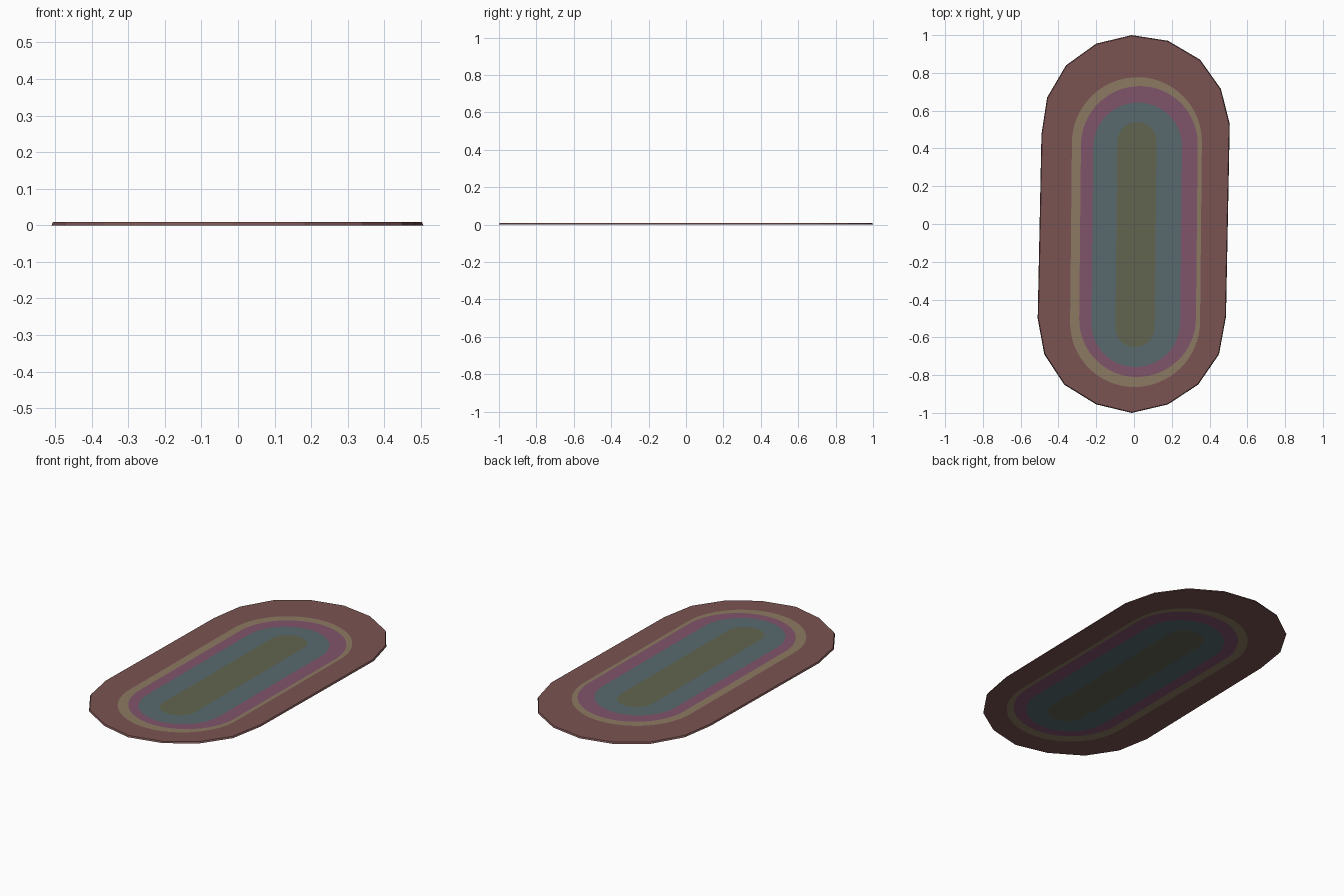
import bpy, bmesh, math
from mathutils import Vector

if "Cube" in bpy.data.objects:
    bpy.data.objects.remove(bpy.data.objects["Cube"])

HEIGHT = 0.009
ARC = 32  # segments per rounded end


def material(name, rgb):
    m = bpy.data.materials.new(name)
    lin = [((c / 255 + 0.055) / 1.055) ** 2.4 for c in rgb]
    m.diffuse_color = (*lin, 1)
    m.use_nodes = True
    m.node_tree.nodes["Principled BSDF"].inputs["Base Color"].default_value = m.diffuse_color
    return m


mats = [material("brown_red", (122, 84, 82)), material("tan", (140, 122, 98)),
        material("plum", (128, 84, 107)), material("slate_teal", (88, 106, 110)),
        material("olive", (97, 100, 80))]

# Hand-cut outline: far end then near end, nine points each, counter-clockwise
far_end = [(.507, .53), (.46, .715), (.35, .87), (.18, .97), (-.012, 1.0),
           (-.20, .955), (-.36, .84), (-.46, .67), (-.49, .475)]
near_end = [(-.51, -.50), (-.475, -.69), (-.37, -.85), (-.20, -.955), (-.012, -1.0),
            (.18, -.955), (.34, -.85), (.45, -.69), (.487, -.49)]


def outline(inset=0.0):
    """Outline with each end subdivided to match the band loops."""
    pts = []
    step = ARC // 8
    for end in (far_end, near_end):
        for a, b in zip(end, end[1:]):
            pts += [Vector(a).lerp(Vector(b), i / step) for i in range(step)]
        pts.append(Vector(end[-1]))
    return [Vector((p.x * (1 - inset / 0.5), p.y * (1 - inset))) for p in pts]


def stadium(x0, x1, y0, y1):
    """Slightly slanted pill-shaped loop."""
    cx, r = (x0 + x1) / 2, (x1 - x0) / 2
    pts = []
    for cy, start in ((y1 - r, 0), (y0 + r, math.pi)):
        for i in range(ARC + 1):
            a = start + math.pi * i / ARC
            y = cy + r * math.sin(a)
            pts.append(Vector((cx + r * math.cos(a) + 0.01 * y, y)))
    return pts


bands = [stadium(-.333, .355, -.863, .777), stadium(-.285, .333, -.81, .73),
         stadium(-.22, .25, -.757, .643), stadium(-.093, .115, -.652, .54)]

bm = bmesh.new()


def ring(pts, z):
    return [bm.verts.new((p.x, p.y, z)) for p in pts]


def bridge(a, b, mat):
    n = len(a)
    for i in range(n):
        j = (i + 1) % n
        bm.faces.new((a[i], a[j], b[j], b[i])).material_index = mat


# Nested colour bands on the top and the underside
rims = []
for z, inset in ((HEIGHT, 0.004), (0.0, 0.0)):
    loops = [ring(outline(inset), z)] + [ring(b, z) for b in bands]
    for k in range(4):
        bridge(loops[k], loops[k + 1], k)
    bm.faces.new(loops[-1]).material_index = 4
    rims.append(loops[0])

# Sloped outer edge
bridge(rims[1], rims[0], 0)
bmesh.ops.recalc_face_normals(bm, faces=bm.faces)

mesh = bpy.data.meshes.new("oval_rug")
bm.to_mesh(mesh)
bm.free()
for m in mats:
    mesh.materials.append(m)
rug = bpy.data.objects.new("oval_rug", mesh)
bpy.context.collection.objects.link(rug)
